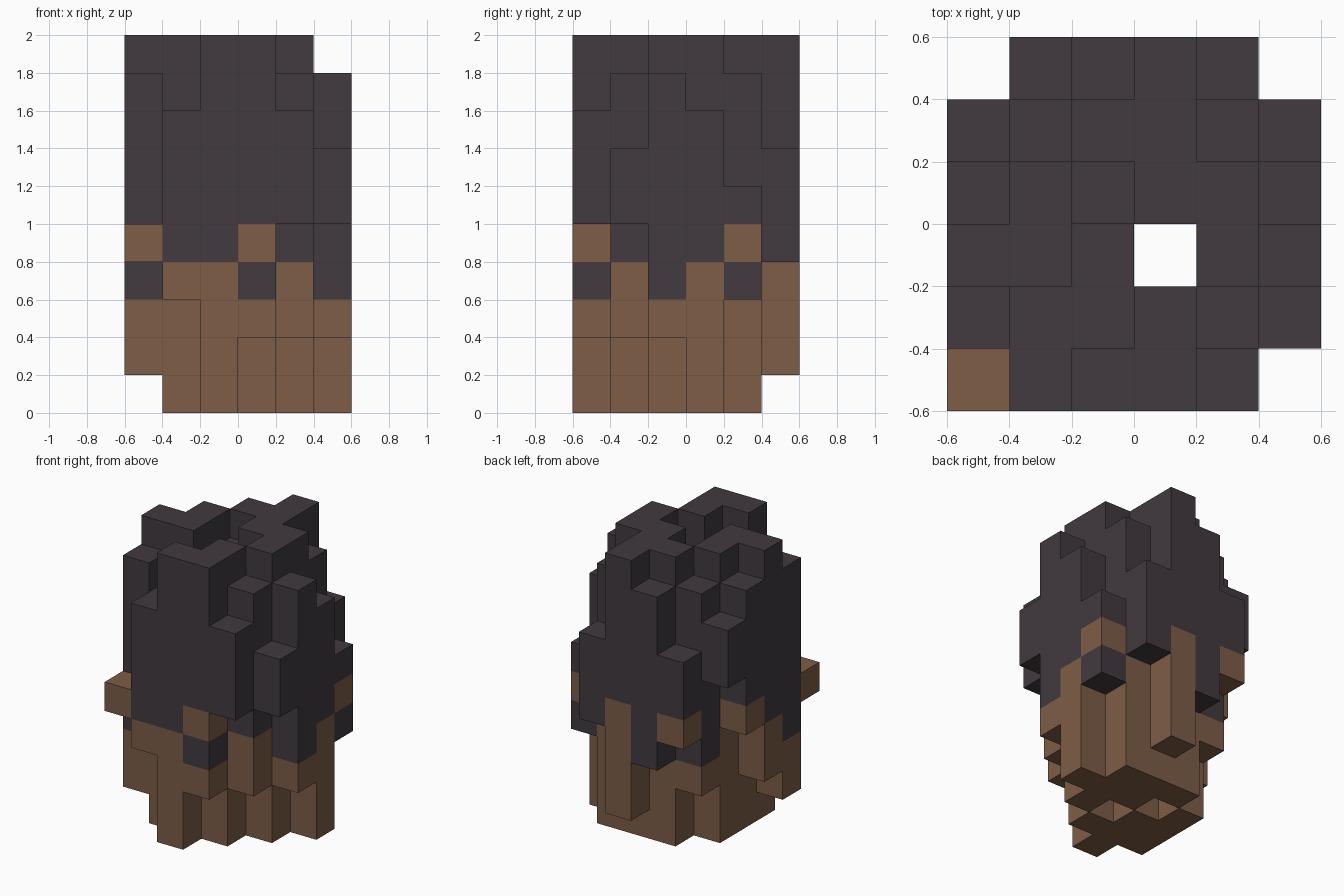
import bpy
import bmesh
from mathutils import Vector

cube = bpy.data.objects.get("Cube")
if cube:
    bpy.data.objects.remove(cube, do_unlink=True)

CELL = 0.2
HALF = 3 * CELL

# Column maps: one row per step from front to back, one digit per step from -x to +x
BOTTOMS = ["43025.", "100025", "200.02", "401000", "620003", ".4314."]
TOPS = ["58aa8.", "988a97", "aa8.a9", "9a9aa8", "89aa96", ".79a7."]
BROWN_UNTIL = ["54434.", "344444", "444.43", "544444", "434443", ".5354."]
BROWN_SPOTS = {(3, 0, 4), (5, 4, 4)}


def make_material(name, color):
    mat = bpy.data.materials.new(name)
    mat.use_nodes = True
    mat.diffuse_color = color
    mat.node_tree.nodes["Principled BSDF"].inputs["Base Color"].default_value = color
    return mat


def read_map(rows, column, row):
    return int(rows[row][column], 16)


# Fill the grid of blocks and decide which colour each block has
blocks = {}
for row, line in enumerate(TOPS):
    for column, mark in enumerate(line):
        if mark == ".":
            continue
        limit = read_map(BROWN_UNTIL, column, row)
        for level in range(read_map(BOTTOMS, column, row), read_map(TOPS, column, row)):
            key = (column, row, level)
            is_brown = level < limit or key in BROWN_SPOTS
            blocks[key] = "brown" if is_brown else "dark"


def add_side(bm, cell, axis, sign):
    """One outer square of a block, wound so that it faces outward."""
    normal = Vector((0, 0, 0))
    normal[axis] = sign
    u = Vector((0, 0, 0))
    u[(axis + 1) % 3] = 1
    v = normal.cross(u)
    centre = Vector(cell) + Vector((0.5, 0.5, 0.5)) + normal / 2
    corners = []
    for a, b in ((-1, -1), (1, -1), (1, 1), (-1, 1)):
        p = (centre + (u * a + v * b) / 2) * CELL
        corners.append(bm.verts.new((p.x - HALF, p.y - HALF, p.z)))
    bm.faces.new(corners)


def build_part(name, tone, mat):
    """Mesh of all exposed sides of the blocks in one colour."""
    bm = bmesh.new()
    for cell, cell_tone in blocks.items():
        if cell_tone != tone:
            continue
        for axis in range(3):
            for sign in (-1, 1):
                neighbour = list(cell)
                neighbour[axis] += sign
                if tuple(neighbour) not in blocks:
                    add_side(bm, cell, axis, sign)
    bmesh.ops.remove_doubles(bm, verts=bm.verts[:], dist=CELL / 100)
    mesh = bpy.data.meshes.new(name)
    bm.to_mesh(mesh)
    bm.free()
    mesh.materials.append(mat)
    obj = bpy.data.objects.new(name, mesh)
    bpy.context.collection.objects.link(obj)


# Dark upper mass and brown lower mass
build_part("upper_blocks", "dark", make_material("dark grey", (0.054, 0.042, 0.051, 1)))
build_part("lower_blocks", "brown", make_material("brown", (0.205, 0.109, 0.061, 1)))
